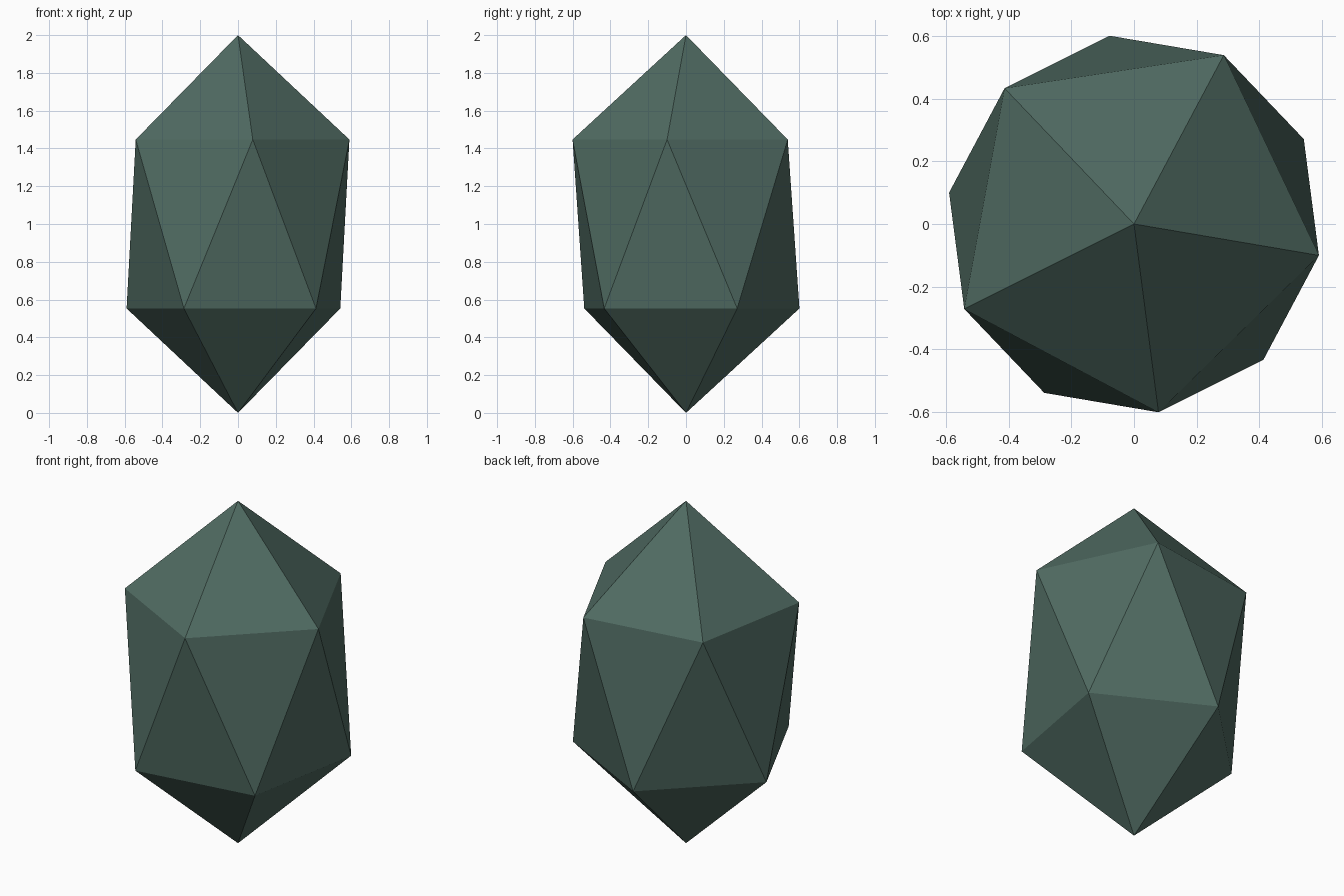
import bpy
import math

if "Cube" in bpy.data.objects:
    bpy.data.objects.remove(bpy.data.objects["Cube"])

# Faceted gem: a stretched 20-sided icosphere standing on its tip
bpy.ops.mesh.primitive_ico_sphere_add(subdivisions=1, radius=1.0, location=(0, 0, 1))
gem = bpy.context.object
gem.name = "faceted_gem"
gem.scale = (0.682, 0.6675, 1.0)
gem.rotation_euler = (0, 0, math.radians(62))
bpy.ops.object.transform_apply(location=True, rotation=True, scale=True)
bpy.ops.object.shade_flat()

# Dark grey-green stone
mat = bpy.data.materials.new("dark green stone")
mat.diffuse_color = (0.08, 0.147, 0.122, 1.0)
mat.use_nodes = True
mat.node_tree.nodes["Principled BSDF"].inputs["Base Color"].default_value = mat.diffuse_color
gem.data.materials.append(mat)
